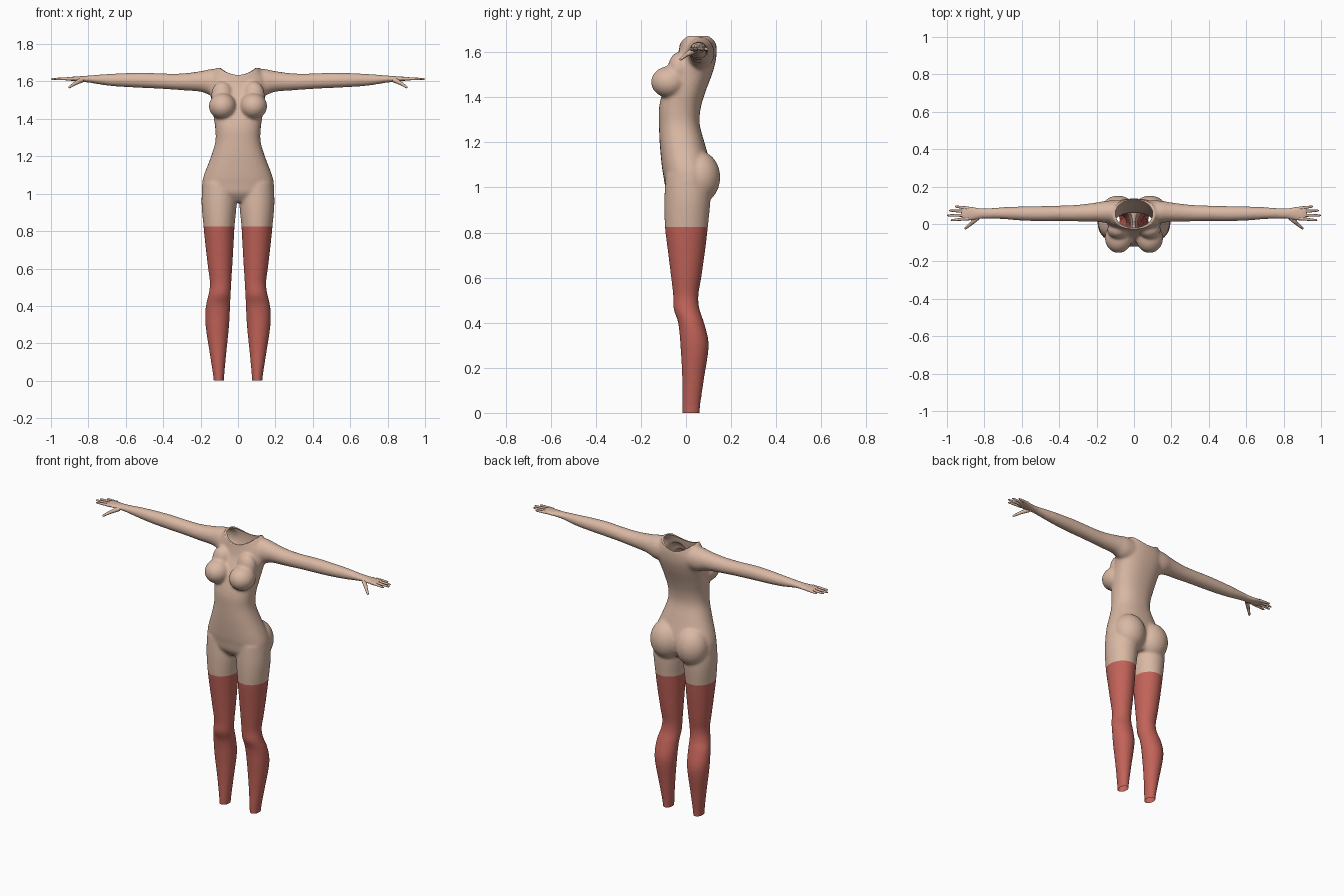
import bpy, bmesh, math
from mathutils import Vector

if "Cube" in bpy.data.objects:
    bpy.data.objects.remove(bpy.data.objects["Cube"])


def material(name, rgb):
    m = bpy.data.materials.new(name)
    m.diffuse_color = (*rgb, 1)
    m.use_nodes = True
    m.node_tree.nodes["Principled BSDF"].inputs["Base Color"].default_value = m.diffuse_color
    return m


SKIN = material("skin", (0.70, 0.48, 0.37))
RED = material("stocking red", (0.54, 0.125, 0.10))


def spline(rows, steps=4):
    """Catmull-Rom refinement of section rows."""
    out = []
    for i in range(len(rows) - 1):
        p = [rows[max(0, min(len(rows) - 1, i + k))] for k in (-1, 0, 1, 2)]
        for s in range(steps):
            t = s / steps
            out.append([0.5 * (2 * b + (c - a) * t + (2 * a - 5 * b + 4 * c - d) * t * t
                               + (3 * b - a - 3 * c + d) * t ** 3) for a, b, c, d in zip(*p)])
    return out + [list(rows[-1])]


def loft(bm, rows, axis, side=1, power=2.0, n=32):
    """Rows are (position, lo, hi, lo, hi): along z with x/y spans, or along x with y/z spans."""
    rings = []
    for t, a0, a1, b0, b1 in spline(rows):
        ring = []
        for k in range(n):
            w = 2 * math.pi * k / n
            c, s = math.cos(w), math.sin(w)
            u = (a0 + a1) / 2 + (a1 - a0) / 2 * math.copysign(abs(c) ** (2 / power), c)
            v = (b0 + b1) / 2 + (b1 - b0) / 2 * math.copysign(abs(s) ** (2 / power), s)
            ring.append(bm.verts.new((side * u, v, t) if axis == 'z' else (side * t, u, v)))
        rings.append(ring)
    for r, q in zip(rings, rings[1:]):
        for k in range(n):
            bm.faces.new((r[k], r[(k + 1) % n], q[(k + 1) % n], q[k]))
    bm.faces.new(rings[0][::-1])
    bm.faces.new(rings[-1])


def ellipsoid(bm, centre, radii):
    new = bmesh.ops.create_uvsphere(bm, u_segments=32, v_segments=20, radius=1)["verts"]
    for v in new:
        v.co = Vector([c + r * p for c, r, p in zip(centre, radii, v.co)])


def make_object(name, bm, mats):
    bmesh.ops.recalc_face_normals(bm, faces=bm.faces)
    me = bpy.data.meshes.new(name)
    bm.to_mesh(me)
    bm.free()
    for m in mats:
        me.materials.append(m)
    ob = bpy.data.objects.new(name, me)
    bpy.context.collection.objects.link(ob)
    return ob


TORSO = [(0.955, -0.09, 0.09, -0.055, 0.08), (1.0, -0.185, 0.185, -0.09, 0.105),
         (1.05, -0.192, 0.192, -0.10, 0.115), (1.1, -0.182, 0.182, -0.108, 0.11),
         (1.2, -0.144, 0.144, -0.117, 0.082), (1.28, -0.121, 0.121, -0.12, 0.061),
         (1.35, -0.122, 0.122, -0.12, 0.065), (1.42, -0.132, 0.132, -0.105, 0.085),
         (1.5, -0.142, 0.142, -0.075, 0.115), (1.56, -0.155, 0.155, -0.045, 0.132),
         (1.61, -0.155, 0.155, -0.032, 0.136), (1.65, -0.13, 0.13, -0.025, 0.132),
         (1.685, -0.105, 0.105, -0.02, 0.13)]
LEG = [(-0.04, 0.077, 0.129, -0.015, 0.06), (0.02, 0.074, 0.132, -0.017, 0.062),
       (0.15, 0.062, 0.152, -0.017, 0.08), (0.3, 0.047, 0.174, -0.025, 0.101),
       (0.4, 0.042, 0.172, -0.035, 0.08), (0.46, 0.039, 0.158, -0.055, 0.06),
       (0.52, 0.036, 0.15, -0.057, 0.055), (0.6, 0.031, 0.16, -0.066, 0.068),
       (0.72, 0.024, 0.174, -0.081, 0.085), (0.83, 0.018, 0.185, -0.094, 0.098),
       (0.95, 0.007, 0.195, -0.096, 0.108), (1.06, 0.012, 0.19, -0.09, 0.10)]
ARM = [(0.06, 0.01, 0.125, 1.53, 1.665), (0.14, 0.005, 0.125, 1.525, 1.667),
       (0.2, 0.012, 0.115, 1.545, 1.655), (0.3, 0.014, 0.103, 1.553, 1.643),
       (0.4, 0.016, 0.098, 1.56, 1.643), (0.5, 0.015, 0.096, 1.565, 1.647),
       (0.6, 0.018, 0.094, 1.57, 1.645), (0.7, 0.026, 0.09, 1.578, 1.64),
       (0.8, 0.029, 0.083, 1.594, 1.632), (0.84, 0.03, 0.083, 1.596, 1.63)]

# Body: overlapping masses fused into one skin
bm = bmesh.new()
loft(bm, TORSO, 'z', power=2.3)
for s in (-1, 1):
    loft(bm, LEG, 'z', s)
    loft(bm, ARM, 'x', s)
    ellipsoid(bm, (s * 0.083, -0.075, 1.468), (0.073, 0.080, 0.070))     # bust
    ellipsoid(bm, (s * 0.085, -0.032, 1.525), (0.058, 0.048, 0.075))     # upper chest
    ellipsoid(bm, (s * 0.085, 0.060, 1.045), (0.098, 0.092, 0.115))      # seat
body = make_object("body", bm, [])
rm = body.modifiers.new("fuse", 'REMESH')
rm.mode, rm.voxel_size = 'VOXEL', 0.0075
sm = body.modifiers.new("soften", 'SMOOTH')
sm.factor, sm.iterations = 0.5, 10
deps = bpy.context.evaluated_depsgraph_get()
bm = bmesh.new()
bm.from_mesh(body.evaluated_get(deps).to_mesh())
body.modifiers.clear()


def cut(z, clear=False):
    bmesh.ops.bisect_plane(bm, geom=bm.verts[:] + bm.edges[:] + bm.faces[:], dist=1e-5,
                           plane_co=(0, 0, z), plane_no=(0, 0, 1), clear_inner=clear)


# Open ankles and a clean stocking edge
cut(0.0, True)
cut(0.825)


# Open neck with a saddle-shaped rim
def neck(co):
    return math.hypot(co.x / 0.1, (co.y - 0.055) / 0.075)


bmesh.ops.delete(bm, geom=[v for v in bm.verts if v.co.z > 1.6 and neck(v.co) < 1], context='VERTS')
for v in bm.verts:
    if v.co.z > 1.55 and neck(v.co) < 1.35:
        rim = 1.635 + 0.038 * min(1, abs(v.co.x) / 0.1) ** 2
        v.co.z = min(v.co.z, rim)
        if v.is_boundary:
            r = neck(v.co)
            v.co = (v.co.x / r, 0.055 + (v.co.y - 0.055) / r, rim)
for f in bm.faces:
    f.material_index = int(f.calc_center_median().z < 0.825)
    f.smooth = True
bm.to_mesh(body.data)
bm.free()
body.data.materials.append(SKIN)
body.data.materials.append(RED)


# Hands: flat palm, four fingers and a thumb
def finger(bm, a, b, r0, r1, n=10):
    a, b = Vector(a), Vector(b)
    rot = (b - a).to_track_quat('Z', 'Y')
    prev = None
    for t, r in ((0, r0), (0.5, (r0 + r1) / 2), (0.92, r1), (1.0, r1 * 0.45)):
        ring = [bm.verts.new(a.lerp(b, t) + rot @ Vector((r * math.cos(2 * math.pi * k / n),
                r * math.sin(2 * math.pi * k / n), 0))) for k in range(n)]
        if prev:
            for k in range(n):
                bm.faces.new((prev[k], prev[(k + 1) % n], ring[(k + 1) % n], ring[k]))
        prev = ring
    bm.faces.new(prev)


PALM = [(0.79, 0.031, 0.082, 1.595, 1.631), (0.83, 0.028, 0.084, 1.597, 1.629),
        (0.87, 0.021, 0.091, 1.601, 1.626), (0.905, 0.02, 0.093, 1.606, 1.624),
        (0.922, 0.03, 0.085, 1.611, 1.620)]
TIPS = [(0.958, 0.094, 0.084), (0.99, 0.072, 0.066), (1.0, 0.046, 0.047), (0.98, 0.020, 0.029)]
for s, label in ((-1, "right"), (1, "left")):
    bm = bmesh.new()
    loft(bm, PALM, 'x', s, n=20)
    for x, tip, root in TIPS:
        finger(bm, (s * 0.885, root, 1.615), (s * x, tip, 1.613), 0.0095, 0.0055)
    finger(bm, (s * 0.835, 0.036, 1.608), (s * 0.875, -0.002, 1.588), 0.014, 0.0095)
    finger(bm, (s * 0.871, 0.002, 1.590), (s * 0.905, -0.026, 1.567), 0.0095, 0.006)
    for f in bm.faces:
        f.smooth = True
    make_object(label + "_hand", bm, [SKIN])
